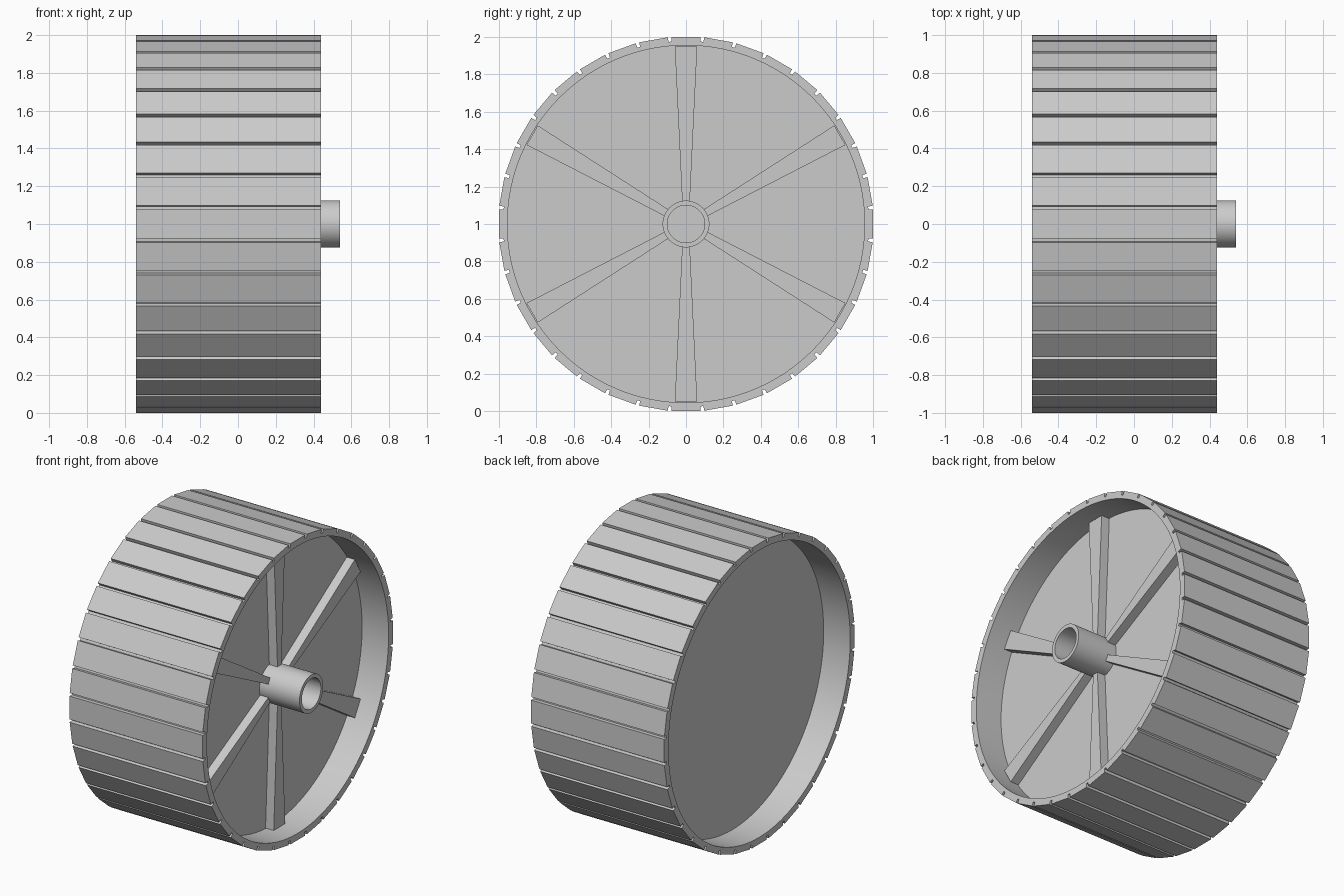
import bpy, bmesh
from math import sin, cos, tan, pi, radians, hypot, atan2
from mathutils import Matrix, Vector

cube = bpy.data.objects.get("Cube")
if cube:
    bpy.data.objects.remove(cube, do_unlink=True)

AXLE = Vector((0, 0, 1))          # wheel centre, axle runs along x
RIM_BACK, RIM_FRONT = -0.54, 0.44
DISC_BACK, DISC_FRONT = -0.345, 0.245
HUB_FRONT = 0.54
RIM_INNER = 0.955
SLATS = 36
SPOKES = 6

grey = bpy.data.materials.new("light grey")
grey.use_nodes = True
grey.diffuse_color = (0.6, 0.6, 0.6, 1)
grey.node_tree.nodes["Principled BSDF"].inputs["Base Color"].default_value = (0.6, 0.6, 0.6, 1)


def finish(name, bm):
    """Turn a bmesh into a grey object with smooth curves and sharp edges."""
    bmesh.ops.recalc_face_normals(bm, faces=bm.faces)
    mesh = bpy.data.meshes.new(name)
    bm.to_mesh(mesh)
    bm.free()
    mesh.materials.append(grey)
    obj = bpy.data.objects.new(name, mesh)
    bpy.context.collection.objects.link(obj)
    obj.location = AXLE
    bpy.ops.object.select_all(action='DESELECT')
    obj.select_set(True)
    bpy.context.view_layer.objects.active = obj
    bpy.ops.object.shade_smooth_by_angle(angle=radians(25))
    return obj


def ring(bm, outer, inner, x0, x1):
    """Closed ring between two (y, z) outlines, extruded along x."""
    loops = [[bm.verts.new((x, y, z)) for y, z in line]
             for line, x in ((outer, x0), (outer, x1), (inner, x1), (inner, x0))]
    n = len(outer)
    for k in range(4):
        a, b = loops[k], loops[(k + 1) % 4]
        for i in range(n):
            j = (i + 1) % n
            bm.faces.new((a[i], a[j], b[j], b[i]))


def circle(radius, n):
    return [(radius * cos(2 * pi * i / n), radius * sin(2 * pi * i / n)) for i in range(n)]


# Rim: flat slats separated by narrow grooves around a round inner wall
groove_half, groove_depth = 0.01, 0.025
slat_half = tan(pi / SLATS) - groove_half
outline = []
for s in range(SLATS):
    a = 2 * pi * s / SLATS
    for r, t in ((1 - groove_depth, -slat_half), (1, -slat_half),
                 (1, slat_half), (1 - groove_depth, slat_half)):
        outline.append((r * cos(a) - t * sin(a), r * sin(a) + t * cos(a)))
inner_wall = [(RIM_INNER * y / hypot(y, z), RIM_INNER * z / hypot(y, z)) for y, z in outline]
# Spread the inner points evenly so the wall reads as a true circle
start = atan2(inner_wall[0][1], inner_wall[0][0])
inner_wall = [(RIM_INNER * cos(start + 2 * pi * i / len(outline)),
               RIM_INNER * sin(start + 2 * pi * i / len(outline))) for i in range(len(outline))]
bm = bmesh.new()
ring(bm, outline, inner_wall, RIM_BACK, RIM_FRONT)
finish("slatted_rim", bm)

# Thick wheel disc set back from both rim edges
bm = bmesh.new()
bmesh.ops.create_cone(bm, cap_ends=True, segments=144, radius1=RIM_INNER + 0.003,
                      radius2=RIM_INNER + 0.003, depth=DISC_FRONT - DISC_BACK,
                      matrix=Matrix.Translation(((DISC_FRONT + DISC_BACK) / 2, 0, 0))
                      @ Matrix.Rotation(pi / 2, 4, 'Y'))
finish("wheel_disc", bm)

# Hollow hub tube
bm = bmesh.new()
ring(bm, circle(0.125, 64), circle(0.1, 64), DISC_FRONT - 0.01, HUB_FRONT)
finish("hub_tube", bm)

# Tapered spokes, wider toward the rim
for s in range(SPOKES):
    bm = bmesh.new()
    profile = ((-0.02, 0.115), (0.02, 0.115), (0.06, 0.95), (-0.06, 0.95))
    base = bm.faces.new([bm.verts.new((DISC_FRONT - 0.01, y, z)) for y, z in profile])
    top = bmesh.ops.extrude_face_region(bm, geom=[base])
    moved = [v for v in top["geom"] if isinstance(v, bmesh.types.BMVert)]
    bmesh.ops.translate(bm, verts=moved, vec=(0.07, 0, 0))
    bmesh.ops.rotate(bm, verts=bm.verts, cent=(0, 0, 0),
                     matrix=Matrix.Rotation(2 * pi * s / SPOKES, 3, 'X'))
    finish(f"spoke_{s + 1}", bm)
